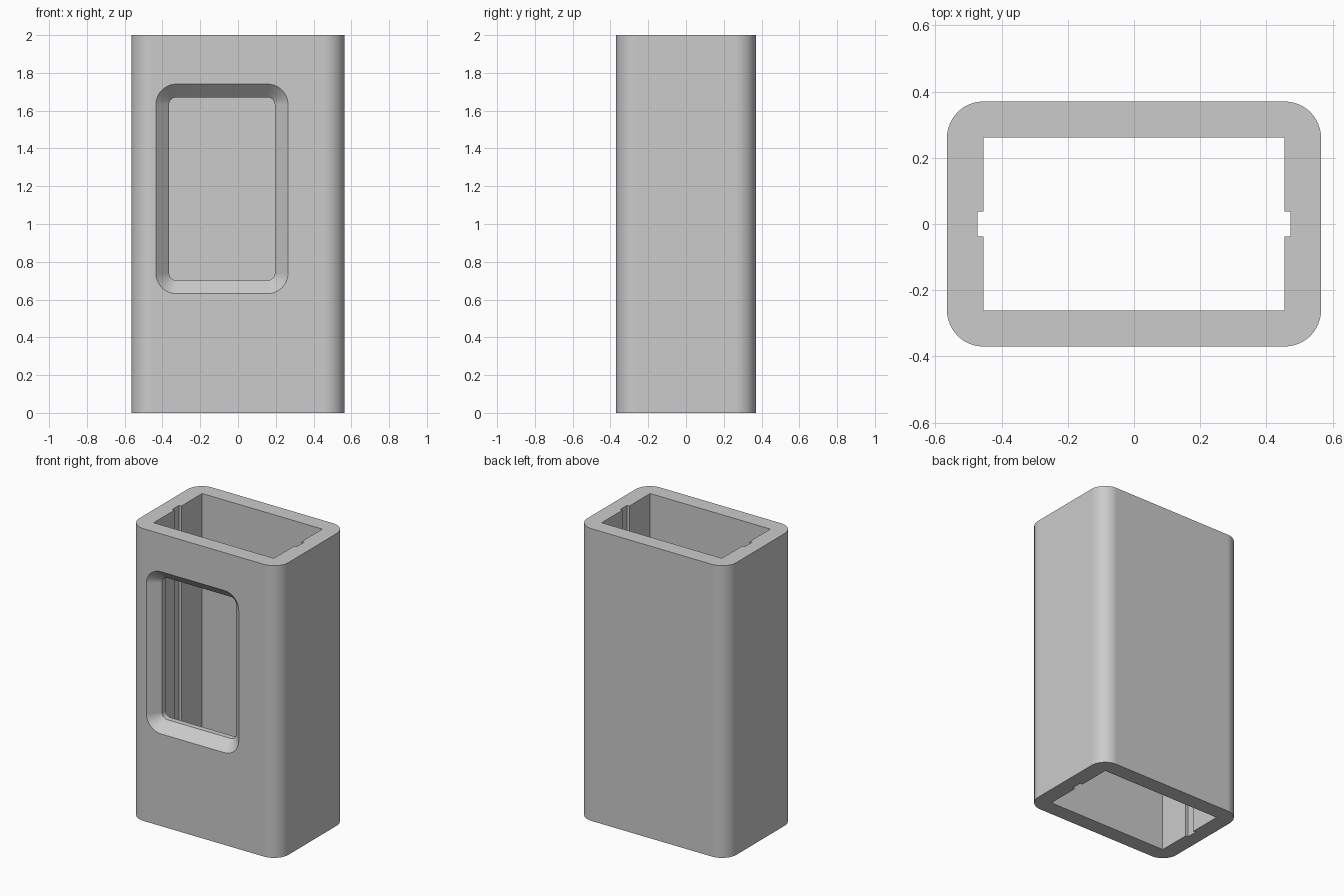
import bpy, bmesh
from math import sin, cos, pi

cube = bpy.data.objects.get("Cube")
if cube:
    bpy.data.objects.remove(cube)

HALF_X, HALF_Y, HEIGHT = 0.565, 0.37, 2.0
CORNER = 0.11
STEPS = 14

grey = bpy.data.materials.new("plain grey")
grey.use_nodes = True
colour = (0.6, 0.6, 0.6, 1)
grey.diffuse_color = colour
grey.node_tree.nodes["Principled BSDF"].inputs["Base Color"].default_value = colour


def rounded_rect(hx, hy, r):
    """Counter-clockwise outline of a rounded rectangle."""
    points = []
    for quarter, (sx, sy) in enumerate([(1, 1), (-1, 1), (-1, -1), (1, -1)]):
        for i in range(STEPS + 1):
            a = (quarter + i / STEPS) * pi / 2
            points.append((sx * (hx - r) + r * cos(a), sy * (hy - r) + r * sin(a)))
    return points


def loft(name, rings):
    """Closed solid through matching rings of points."""
    bm = bmesh.new()
    loops = [[bm.verts.new(p) for p in ring] for ring in rings]
    for low, high in zip(loops, loops[1:]):
        n = len(low)
        for i in range(n):
            j = (i + 1) % n
            bm.faces.new((low[i], low[j], high[j], high[i]))
    bm.faces.new(loops[0][::-1])
    bm.faces.new(loops[-1])
    bmesh.ops.recalc_face_normals(bm, faces=bm.faces)
    mesh = bpy.data.meshes.new(name)
    bm.to_mesh(mesh)
    bm.free()
    mesh.materials.append(grey)
    obj = bpy.data.objects.new(name, mesh)
    bpy.context.collection.objects.link(obj)
    return obj


def prism(name, outline, z0, z1):
    return loft(name, [[(x, y, z) for x, y in outline] for z in (z0, z1)])


# Rounded outer sleeve
sleeve = prism("sleeve", rounded_rect(HALF_X, HALF_Y, CORNER), 0, HEIGHT)

# Through cavity with a shallow groove in each side wall
IN_X, IN_Y, GROOVE_X, GROOVE_Y = 0.455, 0.262, 0.473, 0.038
half = [(IN_X, -IN_Y), (IN_X, -GROOVE_Y), (GROOVE_X, -GROOVE_Y),
        (GROOVE_X, GROOVE_Y), (IN_X, GROOVE_Y), (IN_X, IN_Y)]
outline = half + [(-x, -y) for x, y in half]
cavity = prism("cavity_cutter", outline, -0.1, HEIGHT + 0.1)

# Window with a sloped rim and a short straight lip behind it
WIN_X, WIN_Z = -0.085, 1.186
rings = []
for y, grow in ((-HALF_Y - 0.02, 0.09), (-HALF_Y + 0.07, 0), (-0.15, 0)):
    shape = rounded_rect(0.28 + grow, 0.485 + grow, 0.04 + grow)
    rings.append([(WIN_X + u, y, WIN_Z + v) for u, v in shape])
window = loft("window_cutter", rings)

# Cut the openings
bpy.context.view_layer.objects.active = sleeve
for cutter in (cavity, window):
    cutter.hide_render = True
    cut = sleeve.modifiers.new(cutter.name, 'BOOLEAN')
    cut.operation = 'DIFFERENCE'
    cut.solver = 'EXACT'
    cut.object = cutter
    bpy.ops.object.modifier_apply(modifier=cut.name)
    bpy.data.objects.remove(cutter)

# Smooth corners, crisp edges
for obj in bpy.context.selected_objects:
    obj.select_set(False)
sleeve.select_set(True)
bpy.ops.object.shade_smooth_by_angle(angle=pi / 6)
normals = sleeve.modifiers.new("flat_walls", 'WEIGHTED_NORMAL')
normals.keep_sharp = True
